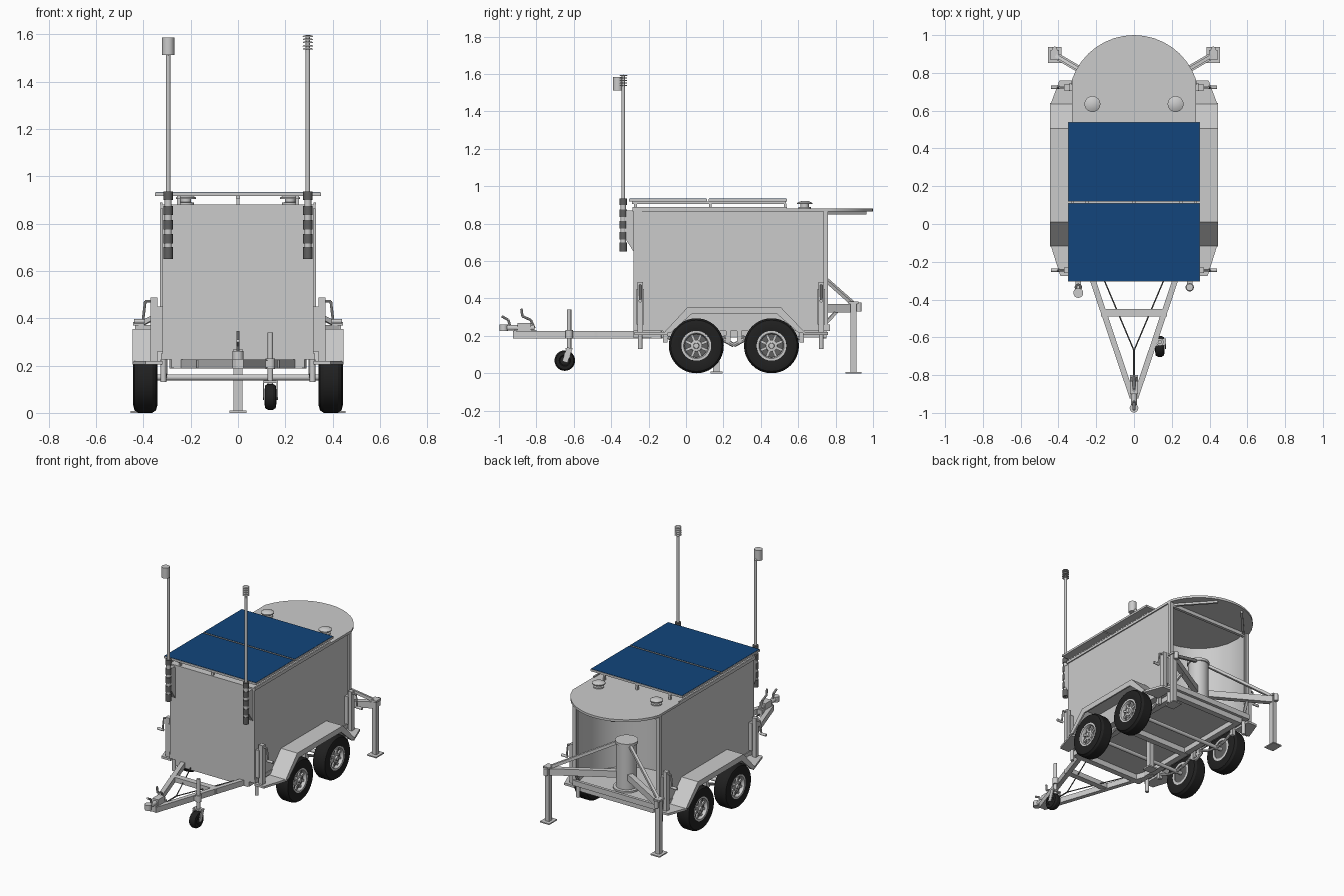
import bpy, bmesh
from math import sin, cos, pi, sqrt
from mathutils import Vector as V

if "Cube" in bpy.data.objects:
    bpy.data.objects.remove(bpy.data.objects["Cube"])


def material(name, c):
    m = bpy.data.materials.new(name)
    m.diffuse_color = (*c, 1)
    m.use_nodes = True
    m.node_tree.nodes["Principled BSDF"].inputs["Base Color"].default_value = m.diffuse_color
    return m


BLACK = material("rubber", (0.015, 0.015, 0.015))
DARK = material("dark_metal", (0.12, 0.12, 0.12))
BLUE = material("solar_blue", (0.006, 0.06, 0.2))


def finish(name, bm, mat=None):
    bmesh.ops.remove_doubles(bm, verts=bm.verts, dist=1e-5)
    bmesh.ops.recalc_face_normals(bm, faces=bm.faces)
    me = bpy.data.meshes.new(name)
    bm.to_mesh(me)
    bm.free()
    ob = bpy.data.objects.new(name, me)
    bpy.context.collection.objects.link(ob)
    if mat:
        me.materials.append(mat)
    return ob


def prism(name, pts, axis, a, b, mat=None):
    """Extrude a flat outline: (x,y) along z, or (y,z) along x."""
    place = (lambda p, t: (p[0], p[1], t)) if axis == 'z' else (lambda p, t: (t, p[0], p[1]))
    bm = bmesh.new()
    lo = [bm.verts.new(place(p, a)) for p in pts]
    hi = [bm.verts.new(place(p, b)) for p in pts]
    bm.faces.new(lo)
    bm.faces.new(hi)
    for i in range(len(pts)):
        j = (i + 1) % len(pts)
        bm.faces.new((lo[i], lo[j], hi[j], hi[i]))
    return finish(name, bm, mat)


def box(name, x0, x1, y0, y1, z0, z1, mat=None):
    return prism(name, [(x0, y0), (x1, y0), (x1, y1), (x0, y1)], 'z', z0, z1, mat)


def beam(name, a, b, w, h, mat=None):
    a, b = V(a), V(b)
    d = b - a
    q = d.to_track_quat('Y', 'Z')
    bm = bmesh.new()
    bmesh.ops.create_cube(bm, size=1)
    for v in bm.verts:
        v.co = (a + b) / 2 + q @ V((v.co.x * w, v.co.y * d.length, v.co.z * h))
    return finish(name, bm, mat)


def lathe(name, prof, origin, axis=(0, 0, 1), n=24, mat=None, closed=False):
    """Revolve (radius, height) points about an axis."""
    q = V(axis).to_track_quat('Z', 'Y')
    bm = bmesh.new()
    rings = [[bm.verts.new(V(origin) + q @ V((r * cos(2 * pi * i / n), r * sin(2 * pi * i / n), h)))
              for i in range(n)] for r, h in prof]
    pairs = list(zip(rings, rings[1:])) + ([(rings[-1], rings[0])] if closed else [])
    for p, s in pairs:
        for i in range(n):
            j = (i + 1) % n
            bm.faces.new((p[i], p[j], s[j], s[i]))
    return finish(name, bm, mat)


def rod(name, a, b, r, n=16, mat=None):
    d = V(b) - V(a)
    L = d.length
    return lathe(name, [(0, 0), (r, 0), (r, L), (0, L)], a, d, n, mat)


def pipe(name, pts, r, n=10, mat=None):
    for i, (a, b) in enumerate(zip(pts, pts[1:])):
        rod(f"{name}_{i + 1}", a, b, r, n, mat)


def arc(cy, r, y_end, sign, n=14):
    """Arc about (0,cy) from +x to -x, both ends lying at y_end."""
    x = sqrt(r * r - (y_end - cy) ** 2)
    from math import atan2
    t0 = atan2(y_end - cy, x)
    t1 = (pi - t0) if sign > 0 else (-pi - t0)
    return [(r * cos(t0 + (t1 - t0) * i / n), cy + r * sin(t0 + (t1 - t0) * i / n)) for i in range(n + 1)]


# Cabin with a rounded recess at the back, floor and rounded roof
box("floor", -.325, .325, -.28, .755, .225, .25)
prism("cabin", [(-.32, .75), (-.32, -.28), (.32, -.28), (.32, .75)] + arc(.65, .312, .75, -1),
      'z', .25, .866)
prism("roof", [(-.328, -.285), (.328, -.285)] + arc(.653, .347, .765, 1, 16), 'z', .864, .88)
beam("roof_cross_rail", (-.3, .745, .852), (.3, .745, .852), .02, .024)
for s in (1, -1):
    beam("roof_strut", (s * .29, .75, .857), (s * .1, .96, .857), .015, .014)
    box("roof_edge_trim", s * .32, s * .33, -.285, .54, .88, .888)
    box("rear_corner_post", s * .305, s * .33, .735, .76, .25, .864)
box("rear_bumper", -.325, .325, .75, .77, .225, .262)

# Solar panels on small posts
for y0, y1 in ((-.305, .112), (.12, .54)):
    box("solar_frame", -.35, .35, y0, y1, .917, .931)
    box("solar_panel", -.347, .347, y0 + .003, y1 - .003, .931, .933, BLUE)
for x in (-.25, 0, .25):
    box("solar_rail", x - .008, x + .008, -.29, .535, .906, .917)
    for y in (-.27, .13, .53):
        box("solar_post", x - .007, x + .007, y - .007, y + .007, .88, .908)

# Roof vents
for s in (1, -1):
    lathe("roof_vent", [(0, 0), (.034, 0), (.034, .008), (.022, .01), (.022, .024), (.042, .024),
                        (.042, .03), (.025, .039), (0, .042)], (s * .22, .635, .88), n=24)

# Masts, clamps and brackets
for s in (1, -1):
    x, y = s * .295, -.335
    rod("mast", (x, y, .66), (x, y, 1.52), .0095)
    rod("mast_sleeve", (x, y, .65), (x, y, .93), .015)
    for z, h in ((.65, .05), (.715, .04), (.775, .04), (.835, .04), (.9, .035)):
        rod("mast_clamp", (x, y, z), (x, y, z + h), .0195, 16, DARK)
    prism("mast_bracket", [(-.28, .65), (-.28, .87), (-.325, .87), (-.325, .72)], 'x', x - .014, x + .014)
rod("mast_camera", (-.295, -.365, 1.513), (-.295, -.365, 1.585), .026, 20)
rod("mast_camera_arm", (-.295, -.335, 1.515), (-.295, -.365, 1.53), .008)
rod("sensor_core", (.295, -.335, 1.51), (.295, -.335, 1.595), .009)
for i in range(5):
    lathe("sensor_plate", [(0, 0), (.022, 0), (.018, .006), (0, .007)], (.295, -.335, 1.535 + i * .0135), n=20)

# Chassis rails, axles and centre stand
for s in (1, -1):
    box("chassis_rail", s * .24, s * .28, -.28, .75, .19, .225)
for y in (-.26, .2, .73):
    box("chassis_crossmember", -.27, .27, y - .02, y + .02, .187, .225)
box("centre_stand", -.018, .018, .145, .18, .01, .225)
box("centre_stand_foot", -.035, .035, .13, .195, 0, .01)

# Wheels
WY = (.055, .457)
for s in (1, -1):
    for y in WY:
        c = (0, y, .147)
        lathe("tyre", [(.078, .345), (.115, .34), (.137, .347), (.1465, .362), (.147, .39), (.1465, .422),
                       (.137, .437), (.115, .443), (.08, .437), (.074, .40)], c, (s, 0, 0), 40, BLACK, True)
        lathe("rim", [(.079, .345), (.08, .437), (.068, .437), (.062, .425), (.062, .345)],
              c, (s, 0, 0), 32, None, True)
        rod("rim_back", (s * .35, y, .147), (s * .413, y, .147), .07, 32, DARK)
        lathe("hub", [(0, .41), (.032, .41), (.03, .426), (.016, .428), (.014, .44), (0, .441)], c, (s, 0, 0), 20)
        for k in range(8):
            a = pi / 8 + k * pi / 4
            d = V((0, cos(a), sin(a)))
            o = V((s * .417, y, .147))
            beam("rim_spoke", o + d * .025, o + d * .068, .014, .014)
        # leaf spring
        pipe("leaf_spring", [(s * .31, y + dy, z) for dy, z in
                             ((-.16, .195), (-.08, .16), (0, .147), (.08, .16), (.16, .195))], .009, 8)
    for y in (-.11, .225, .285, .62):
        box("spring_hanger", s * .298, s * .322, y - .012, y + .012, .165, .23)
    pipe("equaliser", [(s * .31, .2, .18), (s * .31, .256, .15), (s * .31, .31, .18)], .012, 8)
for y in WY:
    rod("axle", (-.36, y, .15), (.36, y, .15), .013)

# Fenders with skirts and angled step plates
top = [(-.12, .215), (.01, .355), (.505, .355), (.64, .215)]
for s in (1, -1):
    prism("fender", top + [(.628, .215), (.5, .346), (.016, .346), (-.108, .215)], 'x', s * .32, s * .443)
    prism("fender_skirt", top + [(.603, .215), (.487, .317), (.03, .317), (-.083, .215)], 'x', s * .435, s * .445)
    for pts in ([(.32, -.275), (.39, -.275), (.445, -.10), (.32, -.10)],
                [(.32, .625), (.445, .625), (.395, .76), (.32, .76)]):
        prism("step_plate", [(s * x, y) for x, y in pts], 'z', .205, .22)

# Corner jacks with crank handles
for s in (1, -1):
    for y in (-.245, .723):
        box("corner_jack", s * .34, s * .37, y - .015, y + .015, .215, .488)
        box("corner_jack_mount", s * .315, s * .345, y - .02, y + .02, .26, .45)
        rod("corner_jack_foot", (s * .315, y, .13), (s * .315, y, .225), .012)
        pipe("jack_crank", [(s * .36, y, .472), (s * .392, y, .472), (s * .402, y, .387)], .006)
        rod("crank_grip", (s * .395, y, .387), (s * .44, y, .387), .009)

# Rear outriggers carried by a central column
lathe("rear_column", [(0, 0), (.085, 0), (.085, .012), (.066, .014), (.066, .31), (.072, .312),
                      (.072, .33), (0, .33)], (0, .645, .25), n=28)
for s in (1, -1):
    foot, hub = V((s * .42, .895, 0)), V((0, .65, 0))
    u = (foot - hub).normalized()
    up = V((0, 0, 1))
    beam("outrigger_arm", hub + u * .05 + up * .348, foot + up * .348, .035, .045)
    beam("outrigger_brace", hub + u * .05 + up * .565, foot - u * .01 + up * .375, .018, .02)
    beam("outrigger_stay", V((s * .3, .74, .26)), foot - u * .17 + up * .335, .016, .016)
    box("outrigger_leg", foot.x - .016, foot.x + .016, .88, .912, .006, .375)
    box("outrigger_cap", foot.x - .023, foot.x + .023, .868, .922, .37, .384)
    rod("outrigger_knob", foot + V((0, .03, .33)), foot + V((0, .03, .378)), .014)
    box("outrigger_foot", foot.x - .035, foot.x + .035, .852, .938, 0, .008)

# A-frame drawbar
for s in (1, -1):
    beam("drawbar", (s * .275, -.13, .206), (s * .008, -.92, .206), .03, .038)
    rod("safety_cable", (s * .165, -.28, .2), (0, -.67, .2), .0035, 8, DARK)
rod("brake_rod", (0, -.67, .2), (0, -.88, .2), .0045, 8, DARK)
box("drawbar_cross", -.175, .175, -.49, -.45, .19, .224)
box("drawbar_nose", -.02, .02, -.92, -.8, .187, .232)

# Hitch coupler and levers
rod("hitch_shaft", (0, -.81, .243), (0, -.96, .243), .015)
box("hitch_body", -.022, .022, -.9, -.83, .225, .268)
rod("hitch_cup", (0, -.975, .225), (0, -.975, .262), .023)
pipe("hitch_lever", [(0, -.94, .25), (0, -.95, .285), (0, -.985, .305)], .007)
pipe("brake_lever", [(0, -.81, .24), (0, -.83, .285), (0, -.875, .305), (0, -.88, .345)], .007)

# Jockey wheel
rod("jockey_post", (.137, -.625, .11), (.137, -.625, .34), .0115)
rod("jockey_clamp", (.137, -.625, .185), (.137, -.625, .23), .02)
beam("jockey_bracket", (.1, -.625, .206), (.137, -.625, .206), .04, .03)
for s in (1, -1):
    beam("jockey_fork", (.137 + s * .029, -.622, .135), (.137 + s * .029, -.648, .06), .005, .03)
box("jockey_fork_top", .105, .169, -.643, -.607, .126, .136)
lathe("jockey_wheel", [(0, -.02), (.025, -.02), (.03, -.025), (.048, -.022), (.055, -.01), (.055, .01),
                       (.048, .022), (.03, .025), (.025, .02), (0, .02)], (.137, -.648, .068), (1, 0, 0), 28, BLACK)

# Smooth round parts, keep hard edges
bpy.ops.object.select_all(action='SELECT')
bpy.context.view_layer.objects.active = bpy.context.scene.objects["floor"]
bpy.ops.object.shade_smooth_by_angle(angle=pi / 6)
